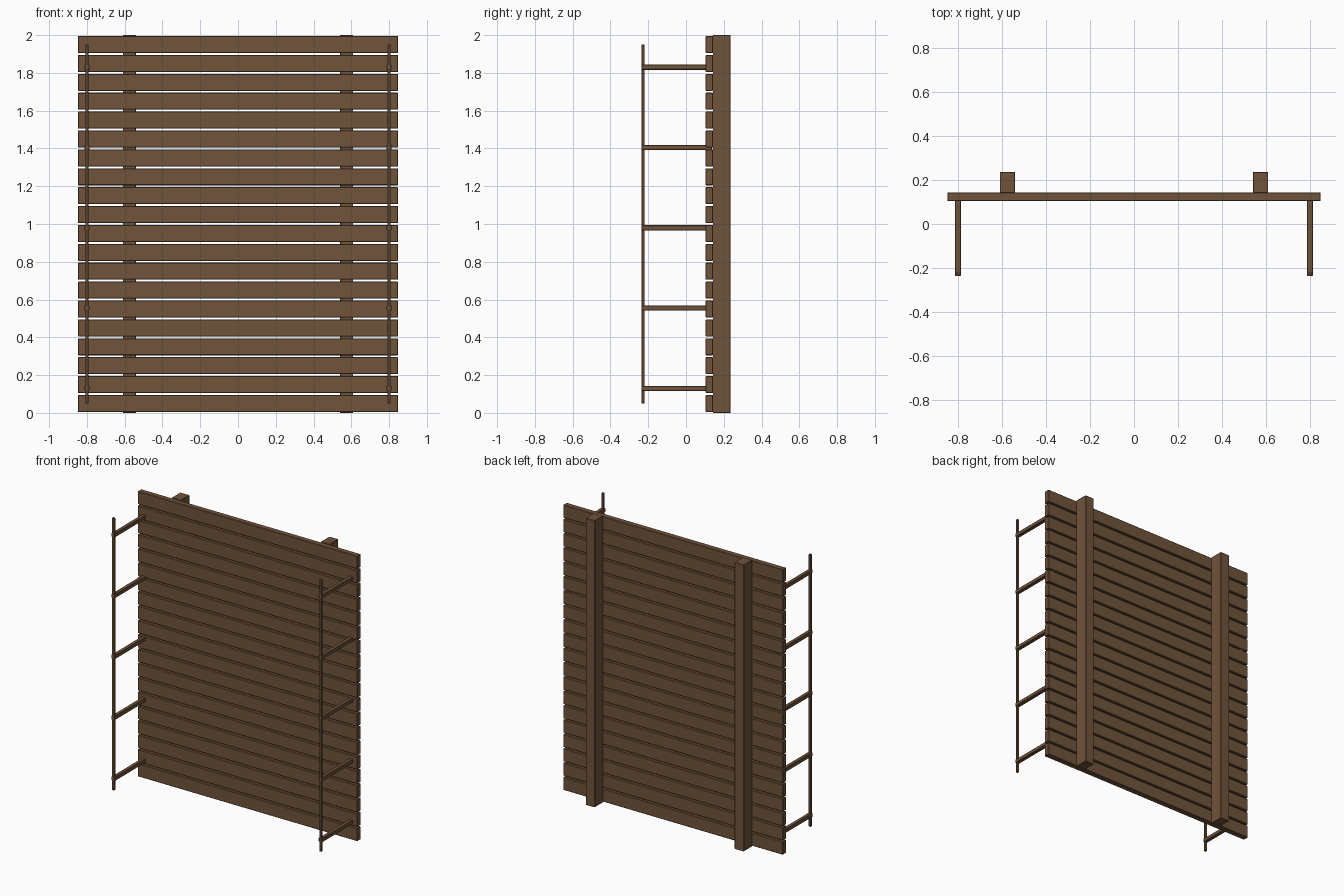
import bpy

if "Cube" in bpy.data.objects:
    bpy.data.objects.remove(bpy.data.objects["Cube"])

wood = bpy.data.materials.new("brown wood")
wood.diffuse_color = (0.16, 0.087, 0.043, 1)
wood.use_nodes = True
wood.node_tree.nodes["Principled BSDF"].inputs["Base Color"].default_value = wood.diffuse_color


def box(name, lo, hi, bevel=0.003):
    """Axis-aligned timber between two corners, with softened edges."""
    bpy.ops.mesh.primitive_cube_add(size=1)
    ob = bpy.context.object
    ob.name = name
    for v in ob.data.vertices:
        v.co = [(a + b) / 2 + c * (b - a) for a, b, c in zip(lo, hi, v.co)]
    ob.data.materials.append(wood)
    if bevel:
        m = ob.modifiers.new("edge", 'BEVEL')
        m.width = bevel
        m.segments = 1
    return ob


# Horizontal slats with narrow gaps
for i in range(20):
    z = 0.05 + 0.1 * i
    box(f"slat_{i + 1}", (-0.848, 0.104, z - 0.045), (0.848, 0.144, z + 0.045))

for side, s in (("left", -1), ("right", 1)):
    # Rear post
    x = 0.575 * s
    box(f"{side}_rear_post", (x - 0.035, 0.142, 0), (x + 0.035, 0.236, 2), 0.002)
    # Thin vertical front rod
    x = 0.8 * s
    box(f"{side}_front_rod", (x - 0.008, -0.236, 0.05), (x + 0.008, -0.220, 1.95), 0.002)
    # Spacer arms joining the rod to the slats
    for i in range(5):
        z = 0.13 + 0.425 * i
        box(f"{side}_arm_{i + 1}", (x - 0.0135, -0.236, z - 0.0135),
            (x + 0.0135, 0.138, z + 0.0135))
